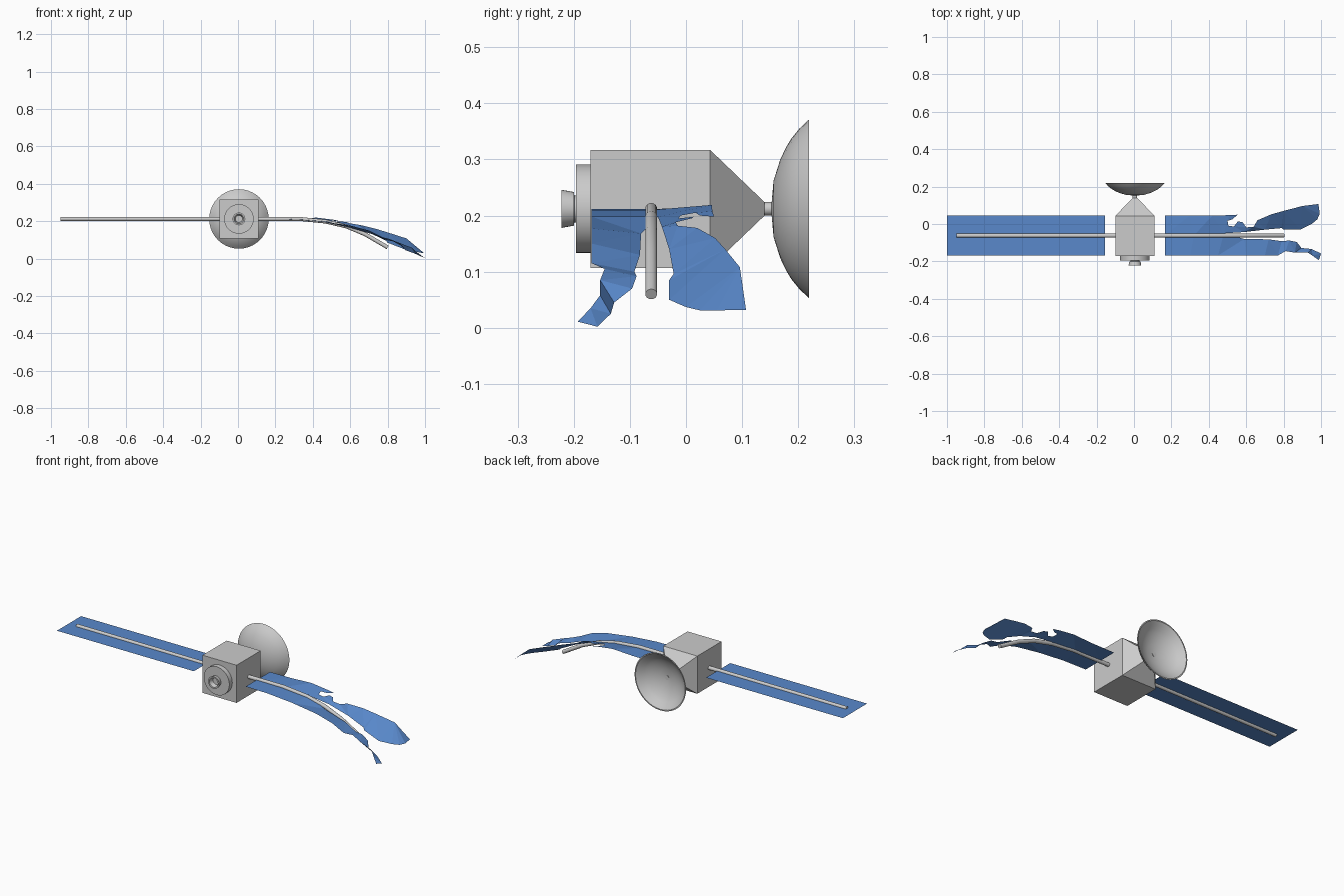
import bpy, bmesh, math
from mathutils import Vector

if "Cube" in bpy.data.objects:
    bpy.data.objects.remove(bpy.data.objects["Cube"])

CX, CZ, BOOM_Y = 0.005, 0.212, -0.062

blue = bpy.data.materials.new("panel_blue")
blue.diffuse_color = (0.10, 0.25, 0.60, 1)
blue.use_nodes = True
blue.node_tree.nodes["Principled BSDF"].inputs["Base Color"].default_value = blue.diffuse_color


def finish(name, bm, smooth=False, mat=None, fix=True):
    if fix:
        bmesh.ops.recalc_face_normals(bm, faces=bm.faces[:])
    mesh = bpy.data.meshes.new(name)
    bm.to_mesh(mesh)
    bm.free()
    obj = bpy.data.objects.new(name, mesh)
    bpy.context.collection.objects.link(obj)
    if mat:
        mesh.materials.append(mat)
    if smooth:
        bpy.ops.object.select_all(action='DESELECT')
        obj.select_set(True)
        bpy.context.view_layer.objects.active = obj
        bpy.ops.object.shade_smooth_by_angle(angle=math.radians(35))
    return obj


def loft(bm, rings, cap=True):
    """Bridge a series of equal-sized vertex loops."""
    loops = [[bm.verts.new(p) for p in r] for r in rings]
    n = len(loops[0])
    for a, b in zip(loops, loops[1:]):
        for i in range(n):
            j = (i + 1) % n
            bm.faces.new((a[i], a[j], b[j], b[i]))
    if cap:
        bm.faces.new(loops[0])
        bm.faces.new(loops[-1])


def lathe(name, profile, n=32, smooth=True):
    """Revolve (radius, y) points around the long axis of the body."""
    bm = bmesh.new()
    loft(bm, [[(CX + r * math.cos(i * math.tau / n), y, CZ + r * math.sin(i * math.tau / n))
               for i in range(n)] for r, y in profile])
    return finish(name, bm, smooth)


def rod(name, path, r=0.0105, n=16):
    """Round rod along x, bending in the xz plane."""
    bm = bmesh.new()
    pts = [Vector((x, BOOM_Y, z)) for x, z in path]
    rings = []
    for k, p in enumerate(pts):
        d = (pts[min(k + 1, len(pts) - 1)] - pts[max(k - 1, 0)]).normalized()
        up = Vector((-d.z, 0, d.x))
        rings.append([p + r * (math.cos(i * math.tau / n) * Vector((0, 1, 0))
                               + math.sin(i * math.tau / n) * up) for i in range(n)])
    loft(bm, rings)
    return finish(name, bm, True)


def sheet(name, outline):
    """Thin panel from an outline, folded where its points change height."""
    bm = bmesh.new()
    face = bm.faces.new([bm.verts.new(p) for p in outline])
    face.normal_update()
    if face.normal.z < 0:
        face.normal_flip()
    bmesh.ops.triangulate(bm, faces=[face])
    return finish(name, bm, mat=blue, fix=False)


# Square body with tapered rear and thin neck
bm = bmesh.new()
loft(bm, [[(CX + sx * h, y, CZ + sz * h) for sx, sz in ((-1, -1), (1, -1), (1, 1), (-1, 1))]
          for h, y in ((0.105, -0.17), (0.105, 0.043), (0.012, 0.14))])
finish("body", bm)
lathe("dish_neck", [(0.012, 0.138), (0.012, 0.16)], 16)

# Dish bowl, outside then inside
bowl = [(0.004, 0.152), (0.05, 0.156), (0.088, 0.168), (0.110, 0.1785), (0.125, 0.1875),
        (0.143, 0.202), (0.159, 0.219)]
lathe("dish", bowl + [(0.153, 0.219)] +
      [(r * 0.96, y + 0.005) for r, y in reversed(bowl[:-1])], 40)

# Engine mount and hollow nozzle
lathe("engine_mount", [(0.079, -0.168), (0.079, -0.196)])
lathe("nozzle", [(0.024, -0.19), (0.024, -0.199), (0.030, -0.2), (0.034, -0.222),
                 (0.026, -0.222), (0.019, -0.2)])

# Booms: straight left, bent right
rod("left_boom", [(-0.95, CZ), (-0.09, CZ)])
rod("right_boom", [(0.1, CZ), (0.33, 0.212), (0.47, 0.198), (0.58, 0.172),
                   (0.68, 0.13), (0.8, 0.06)])

# Intact left panel
sheet("left_panel", [(-1, -0.168, CZ), (-0.155, -0.168, CZ), (-0.155, 0.045, CZ), (-1, 0.045, CZ)])

# Torn right panel: rear strip and front strip meet along the boom
seam = [(0.165, -0.062, 0.212), (0.32, -0.062, 0.210), (0.48, -0.05, 0.198)]
rear_root = [
    (0.59, -0.043, 0.18), (0.535, -0.013, 0.195), (0.505, -0.01, 0.2), (0.50, 0.017, 0.205),
    (0.525, 0.025, 0.20), (0.555, 0.05, 0.198), (0.51, 0.047, 0.208), (0.42, 0.046, 0.219),
    (0.30, 0.046, 0.213), (0.165, 0.046, 0.212)]
rear_tip = [
    (0.70, -0.03, 0.14), (0.79, -0.022, 0.096), (0.80, -0.03, 0.085), (0.89, -0.03, 0.05),
    (0.95, 0.0, 0.037), (0.98, 0.025, 0.031), (0.993, 0.055, 0.031), (0.986, 0.107, 0.032),
    (0.90, 0.096, 0.108), (0.80, 0.07, 0.14), (0.735, 0.052, 0.16), (0.66, 0.02, 0.178),
    (0.64, -0.015, 0.182), (0.60, -0.018, 0.188), (0.58, 0.01, 0.195), (0.555, 0.014, 0.198)]
sheet("right_panel_rear", seam + rear_root[:1] + rear_tip + rear_root[1:])

front_edge = [
    (0.59, -0.080, 0.168), (0.72, -0.082, 0.13), (0.79, -0.092, 0.10), (0.83, -0.088, 0.092),
    (0.87, -0.096, 0.07), (0.895, -0.128, 0.045), (0.95, -0.134, 0.025), (1.0, -0.158, 0.002),
    (0.988, -0.193, 0.011), (0.955, -0.17, 0.035), (0.93, -0.153, 0.058), (0.86, -0.153, 0.085),
    (0.81, -0.145, 0.105), (0.77, -0.168, 0.115), (0.70, -0.168, 0.15), (0.60, -0.168, 0.177),
    (0.45, -0.168, 0.198), (0.30, -0.168, 0.210), (0.165, -0.168, 0.212)]
sheet("right_panel_front", seam + front_edge)
